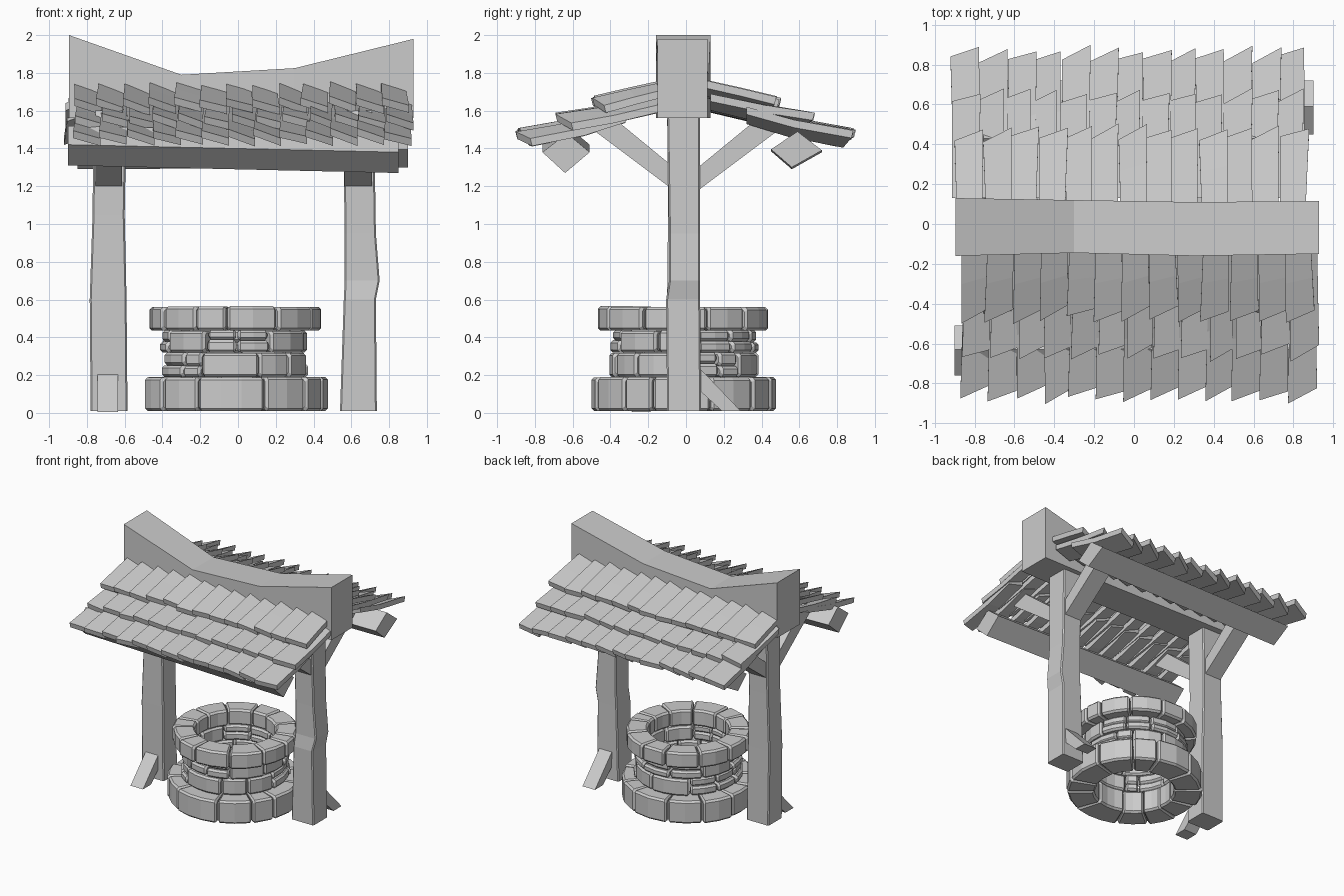
import bpy, bmesh, math, random
from mathutils import Vector

random.seed(4)
old = bpy.data.objects.get("Cube")
if old:
    bpy.data.objects.remove(old, do_unlink=True)

grey = bpy.data.materials.new("plain_grey")
grey.use_nodes = True
tone = (0.6, 0.6, 0.6, 1)
grey.diffuse_color = tone
grey.node_tree.nodes["Principled BSDF"].inputs["Base Color"].default_value = tone


def jit(amount):
    return random.uniform(-amount, amount)


def loft(bm, rings):
    """Skin a closed solid through rings of equal point count."""
    loops = [[bm.verts.new(p) for p in ring] for ring in rings]
    n = len(loops[0])
    for a, b in zip(loops, loops[1:]):
        for i in range(n):
            j = (i + 1) % n
            bm.faces.new((a[i], a[j], b[j], b[i]))
    bm.faces.new(loops[0][::-1])
    bm.faces.new(loops[-1])


def finish(name, bm):
    bmesh.ops.recalc_face_normals(bm, faces=bm.faces)
    mesh = bpy.data.meshes.new(name)
    bm.to_mesh(mesh)
    bm.free()
    mesh.materials.append(grey)
    obj = bpy.data.objects.new(name, mesh)
    bpy.context.collection.objects.link(obj)
    return obj


def solid(name, rings):
    bm = bmesh.new()
    loft(bm, rings)
    return finish(name, bm)


def extrude_x(name, profile, x0, x1, drop=0.0):
    """Extrude a (y, z) profile along x, lowering the far end by drop."""
    return solid(name, [[(x0, y, z) for y, z in profile],
                        [(x1, y, z - drop) for y, z in profile]])


def turned(points, side):
    """Half turn about z when side is -1."""
    return [(side * x, side * y, z) for x, y, z in points]


# Posts: hand-hewn, slightly uneven along the height
def post(name, stations):
    rings = []
    for z, x0, x1, y0, y1 in stations:
        c = 0.008
        rings.append([(x0 + c, y0, z), (x1 - c, y0, z), (x1, y0 + c, z), (x1, y1 - c, z),
                      (x1 - c, y1, z), (x0 + c, y1, z), (x0, y1 - c, z), (x0, y0 + c, z)])
    solid(name, rings)


post("right_post", [(0.01, -0.78, -0.585, -0.10, 0.075), (0.6, -0.785, -0.59, -0.10, 0.07),
                    (1.05, -0.77, -0.60, -0.095, 0.07), (1.6, -0.765, -0.59, -0.10, 0.075)])
post("left_post", [(0.01, 0.54, 0.735, -0.10, 0.08), (0.6, 0.56, 0.73, -0.105, 0.075),
                   (0.7, 0.565, 0.75, -0.09, 0.075), (0.95, 0.565, 0.73, -0.09, 0.075),
                   (1.6, 0.555, 0.72, -0.10, 0.075)])

# Sagging ridge beam with raised ends
ridge = []
for x, top, y0, y1 in [(-0.895, 2.0, -0.16, 0.13), (-0.3, 1.79, -0.145, 0.12),
                       (0.3, 1.825, -0.16, 0.11), (0.93, 1.98, -0.15, 0.115)]:
    ridge.append([(x, y0, 1.56), (x, y1, 1.56), (x, y1, top), (x, y0, top)])
solid("ridge_beam", ridge)

# Eave beams, turned on edge
extrude_x("front_eave_beam", [(-0.76, 1.42), (-0.64, 1.31), (-0.51, 1.42), (-0.63, 1.52)],
          -0.9, 0.85, 0.04)
extrude_x("back_eave_beam", [(0.72, 1.38), (0.56, 1.29), (0.45, 1.385), (0.59, 1.48)],
          -0.85, 0.9, -0.01)

# Diagonal roof braces, front and back of each post
for post_name, x0, x1 in [("right", -0.755, -0.615), ("left", 0.565, 0.71)]:
    for end, s in [("front", -1), ("back", 1)]:
        extrude_x(f"{post_name}_{end}_brace",
                  [(s * 0.04, 1.16), (s * 0.5, 1.505), (s * 0.43, 1.6), (s * 0.04, 1.28)], x0, x1)

# Kick braces at the post feet
foot = [(0.06, 0.25), (0.06, 0.13), (0.19, 0.01), (0.29, 0.01)]
extrude_x("left_post_foot", foot, 0.60, 0.71)
extrude_x("right_post_foot", [(-y, z - 0.005) for y, z in foot], -0.745, -0.635)


# Shingles: three overlapping rows per slope, each shingle tilted and skewed
def shingle(bm, x, width, path, side):
    thick = 0.04
    tilt = 0.022 + jit(0.006)
    skew = 0.03 + jit(0.012)
    dy, dz, lean = jit(0.012), jit(0.008), jit(0.012)
    rings = []
    for i, (y, z) in enumerate(path):
        t = i / (len(path) - 1)
        y += dy * t
        z += dz
        half = width * (0.48 + 0.05 * t)
        xl, xr = x - half + lean * t, x + half + lean * t
        yl, yr = y - skew * t, y + skew * t
        ring = [(xl, yl, z - tilt), (xr, yr, z + tilt),
                (xr, yr - 0.01 * t, z + tilt - thick), (xl, yl - 0.01 * t, z - tilt - thick)]
        rings.append(turned(ring, side))
    loft(bm, rings)


rows = [("upper", -0.89, 0.87, [(0.09, 1.735), (0.28, 1.69), (0.455, 1.645)]),
        ("middle", -0.92, 0.85, [(0.13, 1.66), (0.4, 1.60), (0.64, 1.56)]),
        ("lower", -0.91, 0.86, [(0.32, 1.60), (0.56, 1.53), (0.855, 1.475)])]
for slope, side in [("back", 1), ("front", -1)]:
    for row, x0, x1, path in rows:
        bm = bmesh.new()
        count = 13
        step = (x1 - x0) / count
        for i in range(count):
            shingle(bm, x0 + (i + 0.5) * step + jit(0.008), step, path, side)
        finish(f"{slope}_{row}_shingles", bm)


# Stone courses of the well: chamfered arc blocks
def stone(bm, a0, a1, r0, r1, z0, z1):
    c = 0.014
    edge = c / r1
    parts = max(1, round((a1 - a0) / 0.28))
    stops = [(a0, c * 0.8)]
    stops += [(a0 + edge + (a1 - a0 - 2 * edge) * i / parts, 0) for i in range(parts + 1)]
    stops.append((a1, c * 0.8))
    rings = []
    for a, k in stops:
        ri, ro, zl, zh = r0 + k, r1 - k, z0 + k, z1 - k
        section = [(ri + c, zl), (ro - c, zl), (ro, zl + c), (ro, zh - c),
                   (ro - c, zh), (ri + c, zh), (ri, zh - c), (ri, zl + c)]
        rings.append([(-0.015 + r * math.cos(a), -0.01 + r * math.sin(a), z) for r, z in section])
    loft(bm, rings)


courses = [("base", 12, 0.29, 0.485, 0.01, 0.19, 0.0),
           ("lower", 11, 0.29, 0.39, 0.19, 0.32, 0.35),
           ("upper", 11, 0.29, 0.39, 0.32, 0.44, 0.35),
           ("rim", 13, 0.295, 0.455, 0.435, 0.565, 0.1)]
for name, count, r0, r1, z0, z1, split in courses:
    bm = bmesh.new()
    start = random.uniform(0, 1)
    cuts = [start + (i + jit(0.25)) * math.tau / count for i in range(count)]
    cuts.append(cuts[0] + math.tau)
    for a0, a1 in zip(cuts, cuts[1:]):
        gap = 0.004 / r1
        out = r1 + jit(0.01)
        inner = r0 + jit(0.008)
        if random.random() < split:
            mid = z0 + (z1 - z0) * random.uniform(0.42, 0.58)
            stone(bm, a0 + gap, a1 - gap, inner, out, z0, mid)
            stone(bm, a0 + gap, a1 - gap, inner, out - 0.015, mid, z1)
        else:
            stone(bm, a0 + gap, a1 - gap, inner, out, z0, z1 - random.uniform(0, 0.006))
    finish(f"well_{name}_stones", bm)
